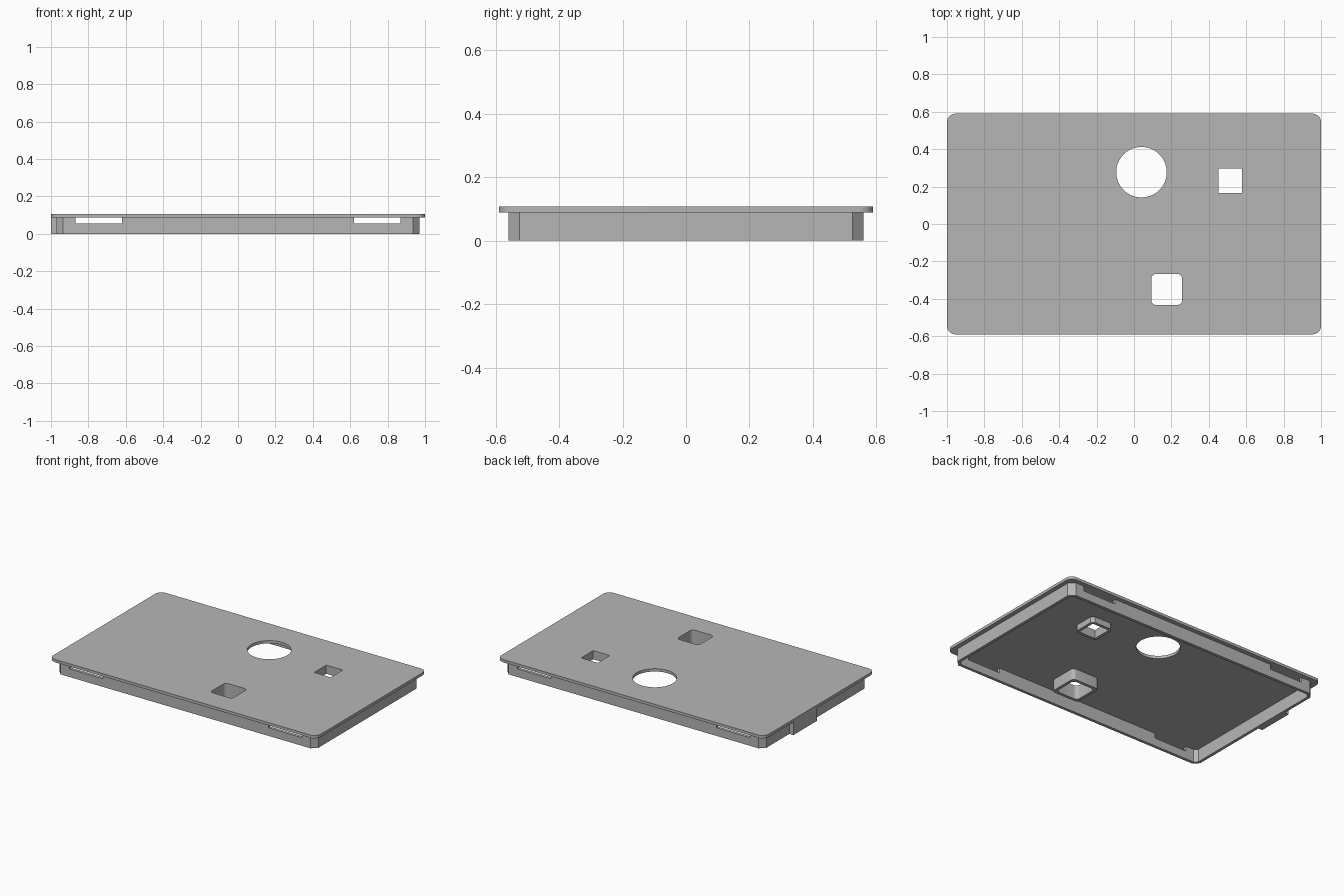
import bpy
import bmesh
from math import cos, sin, pi

if "Cube" in bpy.data.objects:
    bpy.data.objects.remove(bpy.data.objects["Cube"], do_unlink=True)

# One plain grey for the whole tray
grey = bpy.data.materials.new("plain_grey")
grey.use_nodes = True
grey.diffuse_color = (0.47, 0.47, 0.47, 1)
grey.node_tree.nodes["Principled BSDF"].inputs["Base Color"].default_value = grey.diffuse_color

PLATE_LOW, PLATE_TOP = 0.088, 0.107
WALL = 0.02


def rect(cx, cy, w, h, r=0.0, seg=1):
    """Rectangle outline; seg=1 chamfers the corners, more rounds them."""
    if r == 0:
        return [(cx + sx * w / 2, cy + sy * h / 2)
                for sx, sy in ((1, 1), (-1, 1), (-1, -1), (1, -1))]
    pts = []
    for q, (sx, sy) in enumerate(((1, 1), (-1, 1), (-1, -1), (1, -1))):
        for i in range(seg + 1):
            a = (q + i / seg) * pi / 2
            pts.append((cx + sx * (w / 2 - r) + r * cos(a),
                        cy + sy * (h / 2 - r) + r * sin(a)))
    return pts


def circle(cx, cy, r, n=64):
    return [(cx + r * cos(2 * pi * i / n), cy + r * sin(2 * pi * i / n)) for i in range(n)]


def prism(name, loops, z0, z1):
    """Solid between two heights; the loops after the first are holes."""
    bm = bmesh.new()
    for loop in loops:
        verts = [bm.verts.new((x, y, z0)) for x, y in loop]
        for a, b in zip(verts, verts[1:] + verts[:1]):
            bm.edges.new((a, b))
    bmesh.ops.triangle_fill(bm, use_beauty=True, edges=bm.edges[:])
    top = bmesh.ops.extrude_face_region(bm, geom=bm.faces[:])["geom"]
    bmesh.ops.translate(bm, vec=(0, 0, z1 - z0),
                        verts=[v for v in top if isinstance(v, bmesh.types.BMVert)])
    bmesh.ops.recalc_face_normals(bm, faces=bm.faces[:])
    mesh = bpy.data.meshes.new(name)
    bm.to_mesh(mesh)
    bm.free()
    mesh.materials.append(grey)
    obj = bpy.data.objects.new(name, mesh)
    bpy.context.collection.objects.link(obj)
    return obj


def activate(obj):
    bpy.ops.object.select_all(action='DESELECT')
    obj.select_set(True)
    bpy.context.view_layer.objects.active = obj


# Top plate with its three openings
large_hole = rect(0.175, -0.35, 0.165, 0.165, 0.025, 6)
small_hole = rect(0.515, 0.232, 0.125, 0.13)
plate = prism("top_plate",
              [rect(0, 0, 2, 1.18, 0.045, 8), circle(0.04, 0.277, 0.135), large_hole, small_hole],
              PLATE_LOW, PLATE_TOP)
activate(plate)
bpy.ops.object.shade_smooth_by_angle()

# Sleeves hanging below the two square openings
sleeve = prism("large_sleeve", [rect(0.175, -0.35, 0.205, 0.205, 0.025, 6), large_hole],
               0.012, PLATE_LOW)
activate(sleeve)
bpy.ops.object.shade_smooth_by_angle()
prism("small_sleeve", [rect(0.515, 0.232, 0.165, 0.17, 0.02), small_hole], 0.048, PLATE_LOW)

# Skirt wall with chamfered corners
skirt = prism("skirt_wall",
              [rect(0, 0, 1.94, 1.12, 0.035),
               rect(0, 0, 1.94 - 2 * WALL, 1.12 - 2 * WALL, 0.022)],
              0, PLATE_LOW)

# Two slots through the front and back walls, just under the plate
for side in (-1, 1):
    cutter = prism("slot_cutter", [rect(side * 0.745, 0, 0.25, 1.4)], 0.055, 0.2)
    cutter.hide_render = True
    activate(skirt)
    cut = skirt.modifiers.new("slot", 'BOOLEAN')
    cut.operation = 'DIFFERENCE'
    cut.solver = 'EXACT'
    cut.object = cutter
    bpy.ops.object.modifier_apply(modifier=cut.name)
    bpy.data.objects.remove(cutter, do_unlink=True)

# Raised pad on the outside of the right wall
prism("side_pad", [rect(-0.985, 0.155, 0.03, 0.25)], 0, PLATE_LOW)
